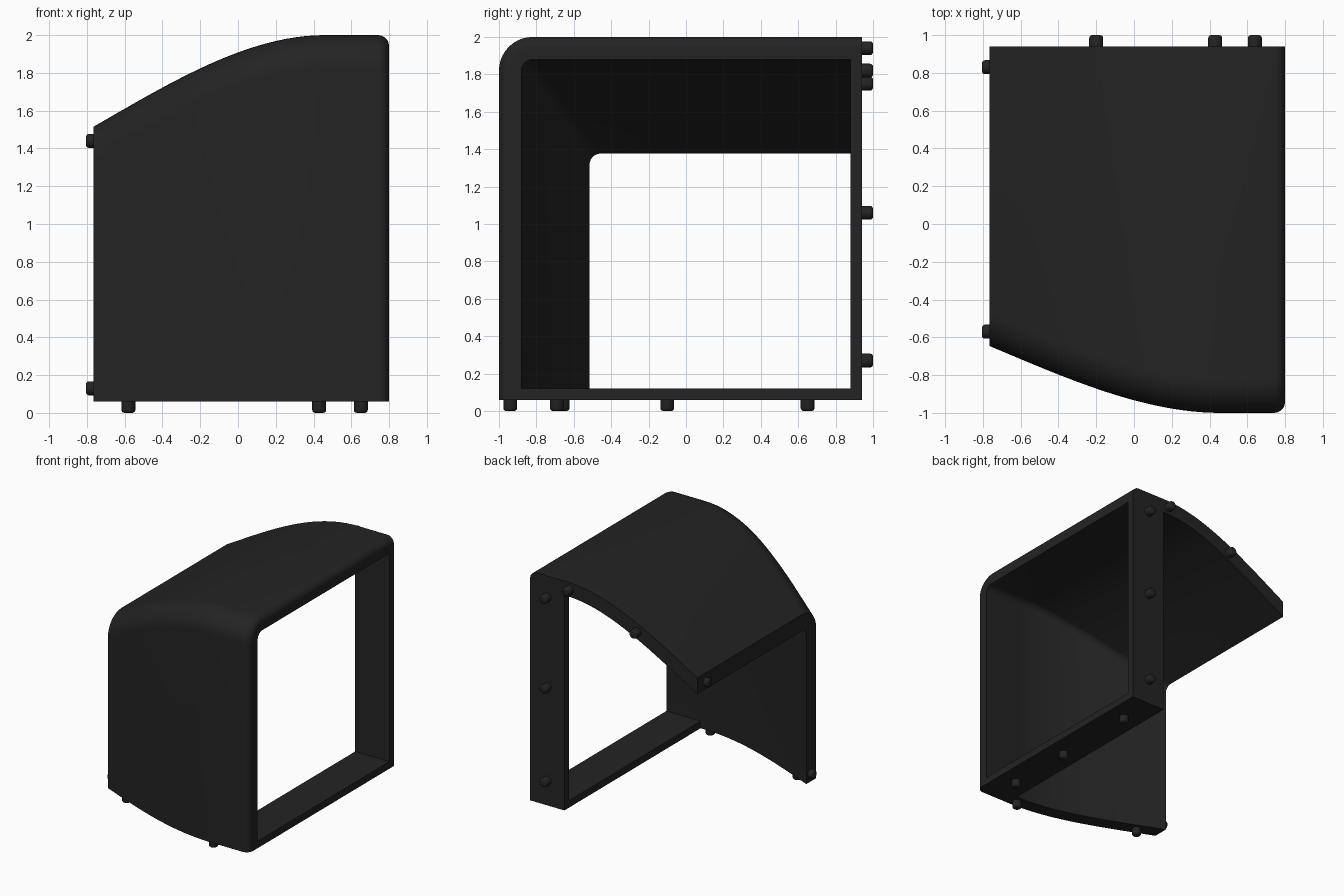
import bpy, bmesh, math
from mathutils import Vector

if "Cube" in bpy.data.objects:
    bpy.data.objects.remove(bpy.data.objects["Cube"])

BLACK = bpy.data.materials.new("matte_black")
BLACK.diffuse_color = (0.017, 0.017, 0.017, 1)
BLACK.use_nodes = True
BLACK.node_tree.nodes["Principled BSDF"].inputs["Base Color"].default_value = BLACK.diffuse_color

X0, X1, XF = -0.765, 0.80, 0.46   # left end, right end, start of the flat rim
BACK, BASE = 0.94, 0.06           # back edge and lower edge of the shell
WALL, RIM, EDGE = 0.12, 0.06, 0.06


def finish(name, bm, angle=30):
    bmesh.ops.recalc_face_normals(bm, faces=bm.faces)
    me = bpy.data.meshes.new(name)
    bm.to_mesh(me)
    bm.free()
    ob = bpy.data.objects.new(name, me)
    bpy.context.collection.objects.link(ob)
    me.materials.append(BLACK)
    bpy.ops.object.select_all(action='DESELECT')
    ob.select_set(True)
    bpy.context.view_layer.objects.active = ob
    bpy.ops.object.shade_smooth_by_angle(angle=math.radians(angle))
    return ob


def sweep_in(x):
    """Inward curve of the top wall at x, and its slope."""
    if x >= XF:
        return 0.0, 0.0
    t = (XF - x) / (XF - X0)
    return 0.75 * t**2 - 0.265 * t**3, (1.5 * t - 0.795 * t**2) / (XF - X0)


def corner(y, z, r, n):
    """Rounded top front corner, from the top wall to the front wall."""
    return [(y + r - r * math.sin(a), z - r + r * math.cos(a))
            for a in (math.pi / 2 * i / n for i in range(n + 1))]


def section(x):
    drop, slope = sweep_in(x)
    k = 0.73                                   # front wall sweeps in less
    round_off = 0.0
    if x > X1 - EDGE:
        u = (x - (X1 - EDGE)) / EDGE
        round_off = EDGE * (1 - math.sqrt(max(0, 1 - u * u)))
    top, front = 2 - drop - round_off, -1 + k * drop + round_off
    in_top = 2 - drop - WALL * math.hypot(1, slope)
    in_front = -1 + k * drop + WALL * math.hypot(1, k * slope)
    outer = [(BACK, top)] + corner(front, top, 0.18 - round_off, 10) + [(front, BASE)]
    inner = [(BACK, in_top)] + corner(in_front, in_top, 0.06, 10) + [(in_front, BASE)]
    return outer + inner[::-1]


# Shell: curved top and front walls lofted along x
stations = [X0 + (XF - X0) * i / 24 for i in range(25)]
stations += [X1 - EDGE + EDGE * math.sin(math.pi / 2 * i / 8) for i in range(9)]
bm = bmesh.new()
rings = [[bm.verts.new((x, y, z)) for y, z in section(x)] for x in stations]
n = len(rings[0])
for a, b in zip(rings, rings[1:]):
    for i in range(n):
        j = (i + 1) % n
        bm.faces.new((a[i], a[j], b[j], b[i]))
for ring in (rings[0], rings[-1]):             # end strips between outer and inner edges
    for i in range(n // 2 - 1):
        bm.faces.new((ring[i], ring[i + 1], ring[n - 2 - i], ring[n - 1 - i]))
finish("shell", bm)


def box(name, lo, hi):
    bm = bmesh.new()
    bmesh.ops.create_cube(bm, size=1)
    for v in bm.verts:
        v.co = [l + (h - l) * (c + 0.5) for l, h, c in zip(lo, hi, v.co)]
    finish(name, bm)


# Rim: back post and bottom rail closing the right-hand frame
box("back_post", (0.48, BACK - RIM, BASE + RIM), (X1, BACK, 2 - WALL))
box("bottom_rail", (0.48, -1 + WALL, BASE), (X1, BACK, BASE + RIM))


def peg(name, base, direction, height, r=0.037, bevel=0.016):
    """Small round peg turned from a rounded profile."""
    d = Vector(direction)
    profile = [(r, -0.01), (r, height - bevel)]
    profile += [(r - bevel + bevel * math.cos(a), height - bevel + bevel * math.sin(a))
                for a in (math.pi / 6, math.pi / 3, math.pi / 2)]
    rot = d.to_track_quat('Z', 'Y')
    bm = bmesh.new()
    loops = []
    for pr, ph in profile:
        loops.append([bm.verts.new(Vector(base) + rot @ Vector(
            (pr * math.cos(math.tau * i / 20), pr * math.sin(math.tau * i / 20), ph)))
            for i in range(20)])
    for a, b in zip(loops, loops[1:]):
        for i in range(20):
            bm.faces.new((a[i], a[(i + 1) % 20], b[(i + 1) % 20], b[i]))
    bm.faces.new(loops[-1])
    bm.faces.new(loops[0][::-1])
    finish(name, bm, 40)


# Pegs on the back edges, the lower edges and the left end
for x, z in ((0.64, 1.82), (0.64, 1.06), (0.64, 0.27), (0.43, 1.94), (-0.20, 1.75)):
    peg("back_peg", (x, BACK, z), (0, 1, 0), 0.06)
for x, y in ((0.65, -0.69), (0.65, -0.10), (0.65, 0.65), (0.43, -0.94), (-0.58, -0.66)):
    peg("bottom_peg", (x, y, BASE), (0, 0, -1), 0.06)
for y, z in ((0.83, 1.44), (-0.57, 0.13)):
    peg("left_peg", (X0, y, z), (-1, 0, 0), 0.04)
